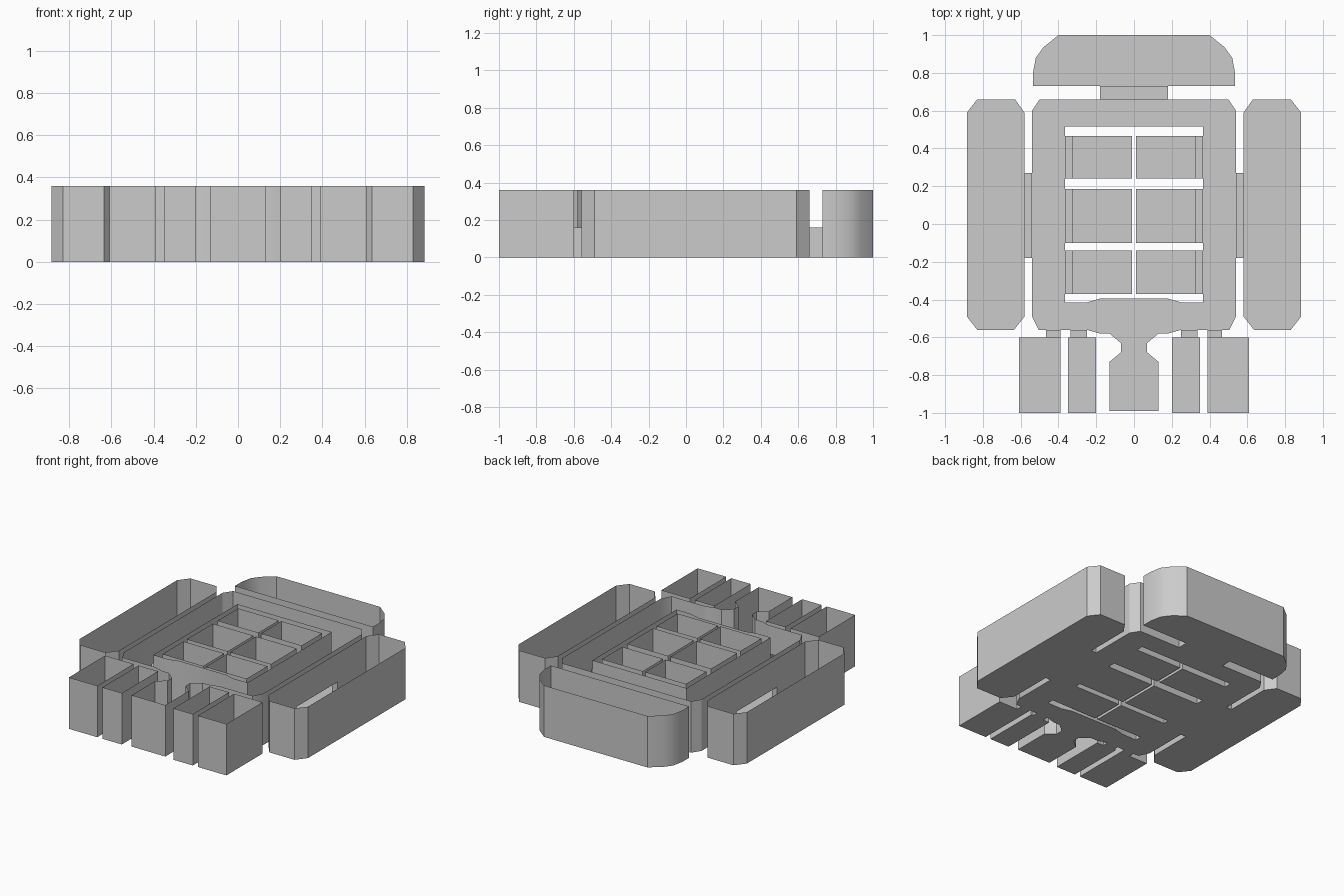
import bpy, bmesh, math

if "Cube" in bpy.data.objects:
    bpy.data.objects.remove(bpy.data.objects["Cube"])

HEIGHT, LOW = 0.36, 0.16      # tray wall height, link height
EPS = 1e-4


def mirror(loop):
    return [(-x, y) for x, y in loop]


def whole(half):
    """Complete a right-hand half outline with its mirror image."""
    return half + mirror(half)[::-1]


def rect(x0, x1, y0, y1):
    return [(x0, y0), (x1, y0), (x1, y1), (x0, y1)]


def oriented(loop, ccw=True):
    area = sum(a[0] * b[1] - b[0] * a[1] for a, b in zip(loop, loop[1:] + loop[:1]))
    return loop if (area > 0) == ccw else loop[::-1]


def finish(name, bm):
    mesh = bpy.data.meshes.new(name)
    bm.to_mesh(mesh)
    bm.free()
    mesh.shade_smooth()
    mesh.set_sharp_from_angle(angle=math.radians(33))
    bpy.context.collection.objects.link(bpy.data.objects.new(name, mesh))


# Low links between trays: x0, x1, y0, y1, axis they run along
half_links = [(0.54, 0.58, -0.18, 0.27, 'x'),
              (0.39, 0.465, -0.60, -0.56, 'y'),
              (0.25, 0.335, -0.60, -0.56, 'y')]
pad_rows = [(0.24, 0.465), (-0.10, 0.185), (-0.37, -0.14)]
half_links += [(0.325, 0.365, a, b, 'x') for a, b in pad_rows]
links = [(-0.18, 0.18, 0.66, 0.73, 'y')]
for x0, x1, y0, y1, axis in half_links:
    links += [(x0, x1, y0, y1, axis), (-x1, -x0, y0, y1, axis)]


def is_port(a, b):
    """True where a wall segment is the mouth of a link."""
    return any(all(x0 - EPS <= p[0] <= x1 + EPS and y0 - EPS <= p[1] <= y1 + EPS
                   for p in (a, b)) for x0, x1, y0, y1, _ in links)


def tray(name, outline, hole=None):
    """Open-topped thin tray; walls start higher over link mouths."""
    bm = bmesh.new()
    loops = [oriented(outline)] + ([oriented(hole, False)] if hole else [])
    edges = []
    for loop in loops:
        low = [bm.verts.new((x, y, 0)) for x, y in loop]
        top = [bm.verts.new((x, y, HEIGHT)) for x, y in loop]
        for i in range(len(loop)):
            j = (i + 1) % len(loop)
            edges.append(bm.edges.new((low[i], low[j])))
            if is_port(loop[i], loop[j]):
                a = bm.verts.new((*loop[i], LOW))
                b = bm.verts.new((*loop[j], LOW))
                bm.faces.new((a, b, top[j], top[i]))
            else:
                bm.faces.new((low[i], low[j], top[j], top[i]))
    fill = bmesh.ops.triangle_fill(bm, edges=edges, use_beauty=True)
    floor = [f for f in fill['geom'] if isinstance(f, bmesh.types.BMFace)]
    for f in floor:
        f.normal_update()
        if f.normal.z > 0:
            f.normal_flip()
    finish(name, bm)


def tunnel(name, x0, x1, y0, y1, axis):
    """Low link: floor, roof and two side walls, open at both ends."""
    bm = bmesh.new()
    loop = rect(x0, x1, y0, y1)
    low = [bm.verts.new((x, y, 0)) for x, y in loop]
    top = [bm.verts.new((x, y, LOW)) for x, y in loop]
    bm.faces.new(low[::-1])
    bm.faces.new(top)
    for i in ((0, 2) if axis == 'x' else (1, 3)):
        j = (i + 1) % 4
        bm.faces.new((low[i], low[j], top[j], top[i]))
    finish(name, bm)


# Torso frame with the lower centre stem and a central window
torso = whole([(0.18, 0.66), (0.50, 0.66), (0.54, 0.60), (0.54, 0.27), (0.54, -0.18),
               (0.54, -0.49), (0.505, -0.56), (0.465, -0.56), (0.39, -0.56),
               (0.335, -0.56), (0.25, -0.56), (0.18, -0.58), (0.13, -0.58),
               (0.07, -0.63), (0.07, -0.68), (0.13, -0.73), (0.13, -0.99)])
window = [(0.365, 0.515)]
for a, b in pad_rows:
    window += [(0.365, b), (0.365, a)]
window += [(0.365, -0.415), (0.25, -0.415), (0.18, -0.395)]
tray("torso_tray", torso, whole(window))

# Head
tray("head_tray", whole([(0.40, 1.0), (0.48, 0.935), (0.52, 0.88), (0.535, 0.80),
                         (0.535, 0.73), (0.18, 0.73)]))

# Arms, legs and window pads on both sides
arm = [(0.63, 0.66), (0.83, 0.66), (0.885, 0.59), (0.885, -0.49), (0.83, -0.56),
       (0.635, -0.56), (0.58, -0.49), (0.58, -0.18), (0.58, 0.27), (0.58, 0.59)]
outer_leg = [(0.39, -1.0), (0.61, -1.0), (0.61, -0.6), (0.465, -0.6), (0.39, -0.6)]
inner_leg = [(0.20, -1.0), (0.35, -1.0), (0.35, -0.6), (0.335, -0.6), (0.25, -0.6),
             (0.20, -0.6)]
parts = [("arm_tray", arm), ("outer_leg_tray", outer_leg), ("inner_leg_tray", inner_leg)]
parts += [(f"pad_tray_{i + 1}", rect(0.01, 0.325, a, b)) for i, (a, b) in enumerate(pad_rows)]
for name, loop in parts:
    tray(name + "_right", loop)
    tray(name + "_left", mirror(loop))

# Links
for i, link in enumerate(links):
    tunnel(f"link_{i + 1}", *link)
